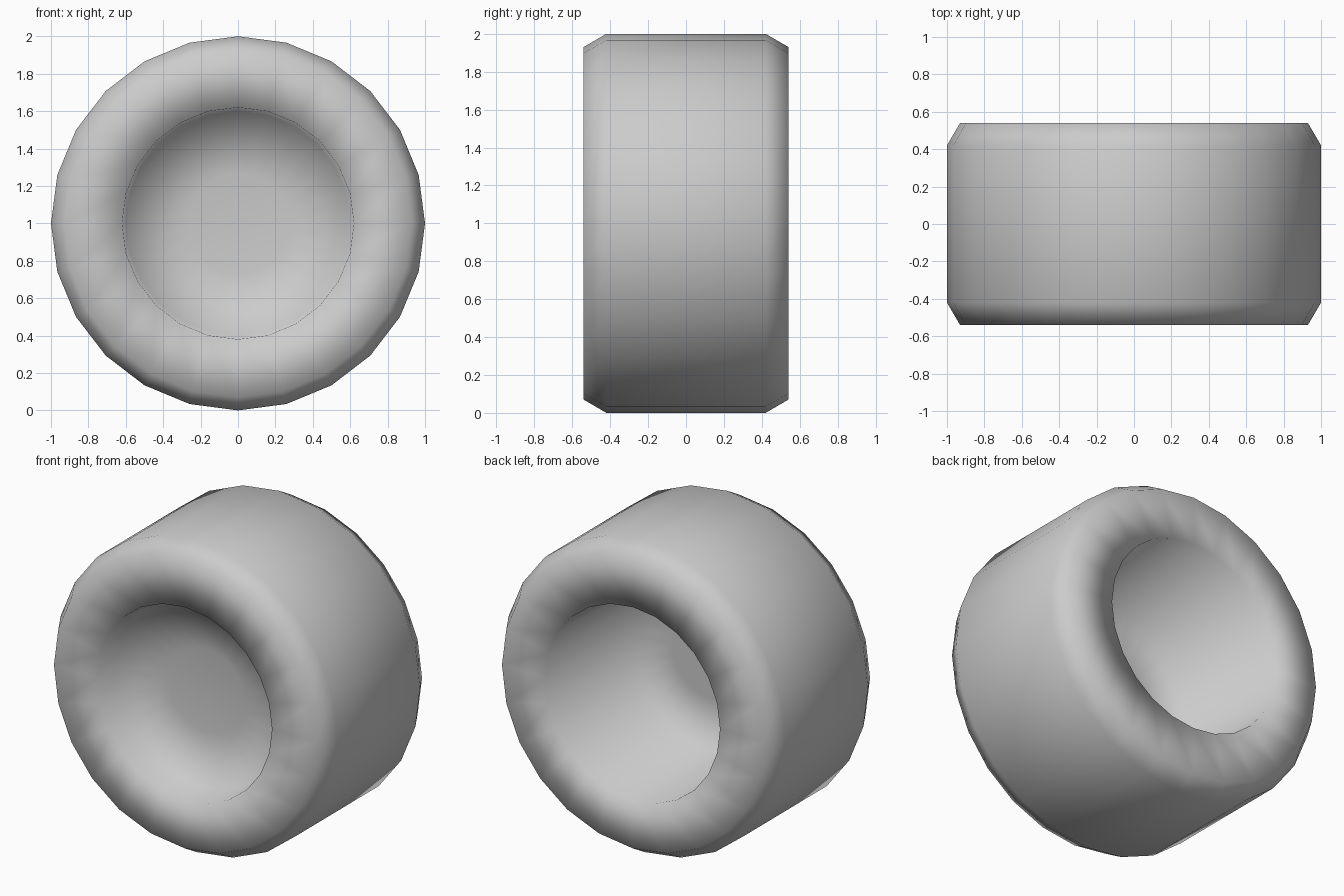
import bpy
import bmesh
from math import cos, sin, tau

if "Cube" in bpy.data.objects:
    bpy.data.objects.remove(bpy.data.objects["Cube"])

SIDES = 24

# Single plain grey
grey = bpy.data.materials.new("plain_grey")
grey.use_nodes = True
colour = (0.6, 0.6, 0.6, 1)
grey.diffuse_color = colour
grey.node_tree.nodes["Principled BSDF"].inputs["Base Color"].default_value = colour


def lathe(name, profile):
    """Turn (radius, y) points around the wheel axle; cap both ends."""
    bm = bmesh.new()
    rings = []
    for radius, y in profile:
        rings.append([bm.verts.new((radius * cos(tau * i / SIDES), y,
                                    1 + radius * sin(tau * i / SIDES)))
                      for i in range(SIDES)])
    for a, b in zip(rings, rings[1:]):
        for i in range(SIDES):
            j = (i + 1) % SIDES
            bm.faces.new((a[i], a[j], b[j], b[i]))
    bm.faces.new(rings[0])
    bm.faces.new(rings[-1])
    bmesh.ops.recalc_face_normals(bm, faces=bm.faces)
    mesh = bpy.data.meshes.new(name)
    bm.to_mesh(mesh)
    bm.free()
    mesh.materials.append(grey)
    mesh.shade_smooth()
    obj = bpy.data.objects.new(name, mesh)
    bpy.context.collection.objects.link(obj)
    return obj


# Front hub, dished wall, tyre, then the deep rear bore
lathe("wheel", [
    (0.27, -0.32), (0.60, -0.37), (0.62, -0.54), (0.93, -0.54),
    (1.00, -0.42), (1.00, 0.42), (0.93, 0.54), (0.62, 0.54),
    (0.60, -0.25), (0.27, -0.25),
])
